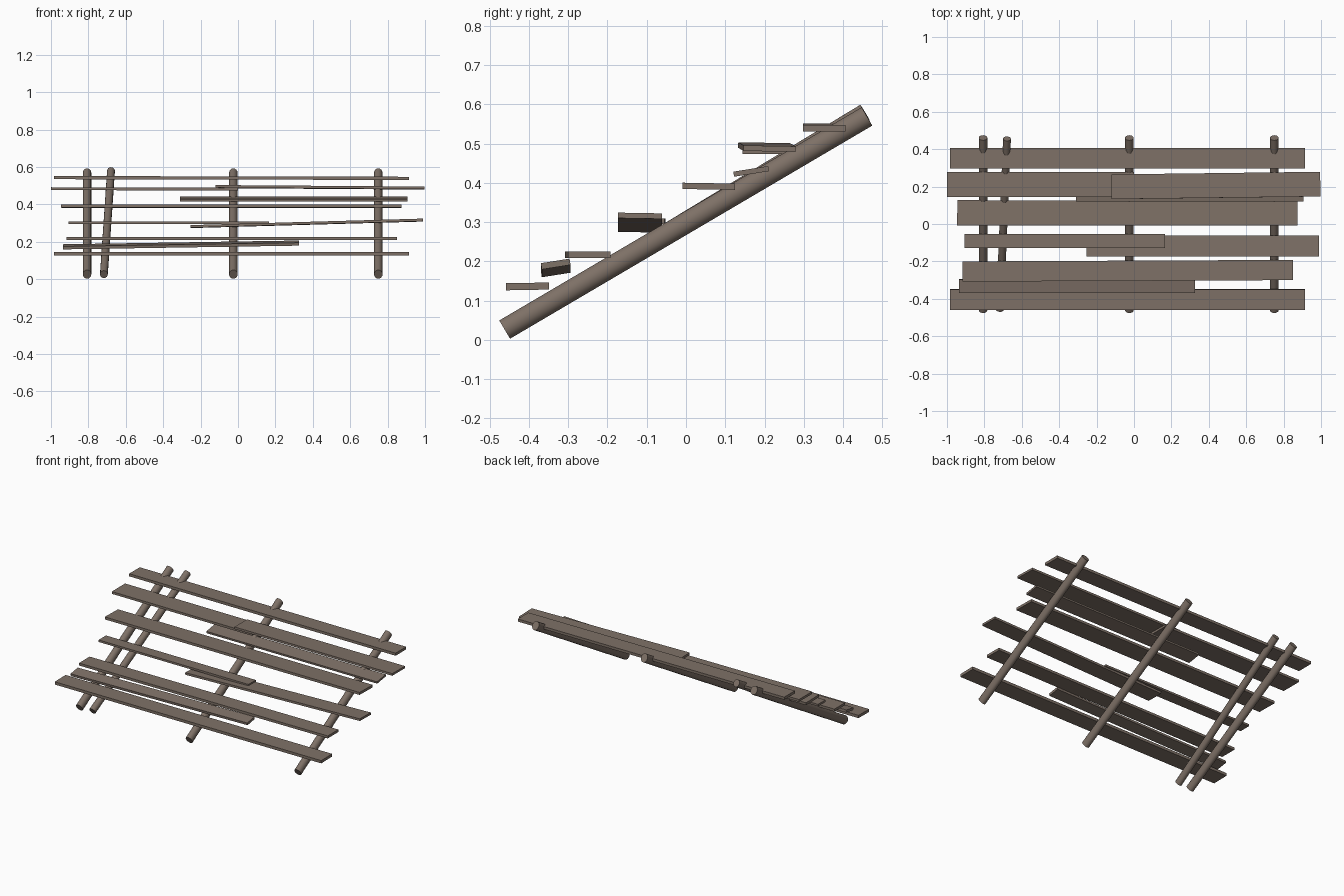
import bpy
from mathutils import Vector, Matrix
from math import radians

if "Cube" in bpy.data.objects:
    bpy.data.objects.remove(bpy.data.objects["Cube"])

wood = bpy.data.materials.new("weathered_wood")
wood.diffuse_color = (0.21, 0.165, 0.135, 1)
wood.use_nodes = True
wood.node_tree.nodes["Principled BSDF"].inputs["Base Color"].default_value = wood.diffuse_color


def frame(p0, p1, roll=0):
    """Matrix with x along p0-p1, y kept level, then rolled about x."""
    p0, p1 = Vector(p0), Vector(p1)
    x = (p1 - p0).normalized()
    y = Vector((0, 0, 1)).cross(x).normalized()
    z = x.cross(y)
    rot = Matrix((x, y, z)).transposed().to_4x4()
    mat = Matrix.Translation((p0 + p1) / 2) @ rot @ Matrix.Rotation(radians(roll), 4, 'X')
    return mat, (p1 - p0).length


def plank(name, p0, p1, width, thick=0.017, roll=0):
    mat, length = frame(p0, p1, roll)
    bpy.ops.mesh.primitive_cube_add(size=1)
    ob = bpy.context.object
    ob.name = name
    ob.data.transform(mat @ Matrix.Diagonal((length, width, thick, 1)))
    ob.data.materials.append(wood)


def pole(name, p0, p1, rx=0.0228, rz=0.027):
    mat, length = frame(p0, p1)
    bpy.ops.mesh.primitive_cylinder_add(vertices=16, radius=1, depth=1)
    ob = bpy.context.object
    ob.name = name
    ob.data.transform(mat @ Matrix.Diagonal((length, rx, rz, 1))
                      @ Matrix.Rotation(radians(90), 4, 'Y'))
    ob.data.materials.append(wood)
    bpy.ops.object.shade_smooth_by_angle(angle=radians(40))


# Sloping support poles
for i, x in enumerate((-0.807, -0.025, 0.75)):
    pole(f"support_pole_{i + 1}", (x, -0.462, 0.026), (x, 0.461, 0.569))
pole("leaning_pole", (-0.717, -0.458, 0.026), (-0.679, 0.456, 0.579), 0.021, 0.023)

# Planks from the low front edge to the high back edge
plank("plank_bottom", (-0.985, -0.404, 0.136), (0.915, -0.404, 0.136), 0.11, 0.018, 1)
plank("plank_short_low", (-0.935, -0.332, 0.173), (0.325, -0.332, 0.193), 0.074, 0.016, 9)
plank("plank_second", (-0.918, -0.254, 0.217), (0.85, -0.246, 0.217), 0.108, 0.016)
plank("plank_right_mid", (-0.255, -0.117, 0.281), (0.99, -0.117, 0.316), 0.112, 0.014, -1)
plank("plank_left_mid", (-0.905, -0.09, 0.302), (0.165, -0.092, 0.302), 0.075, 0.013)
plank("plank_middle", (-0.945, 0.06, 0.391), (0.873, 0.058, 0.391), 0.134, 0.016, -1)
plank("plank_under_right", (-0.31, 0.166, 0.429), (0.907, 0.166, 0.429), 0.09, 0.013, 9)
plank("plank_left_high", (-1.0, 0.211, 0.484), (0.0, 0.211, 0.481), 0.135, 0.015)
plank("plank_right_high", (-0.12, 0.199, 0.495), (0.996, 0.213, 0.487), 0.132, 0.014, -1)
plank("plank_top", (-0.985, 0.352, 0.543), (0.915, 0.352, 0.539), 0.108, 0.017)
